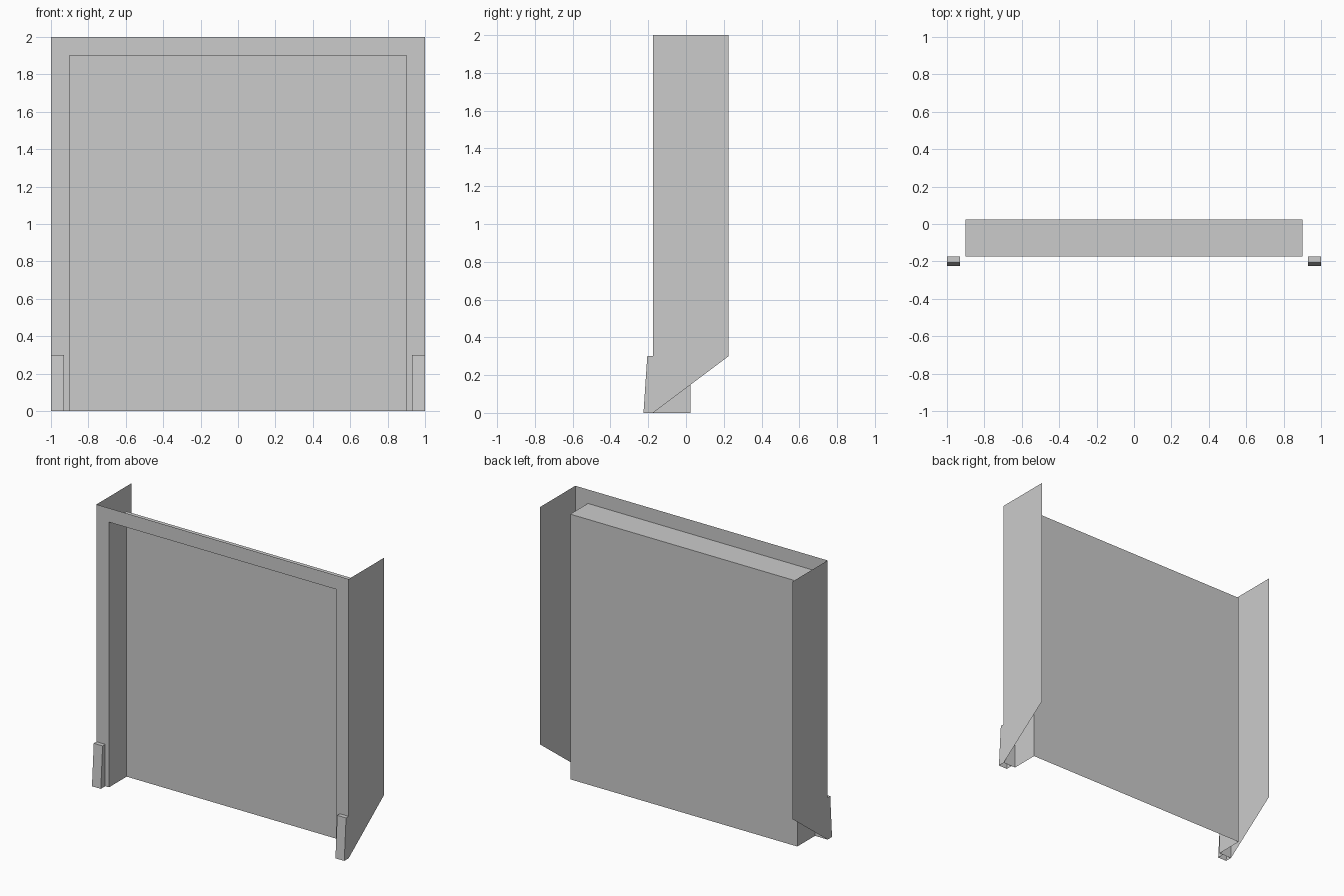
import bpy

if "Cube" in bpy.data.objects:
    bpy.data.objects.remove(bpy.data.objects["Cube"])

FRONT, BACK, REAR = -0.175, 0.025, 0.225   # wall face, recess panel, side flange depth


def make(name, verts, faces):
    me = bpy.data.meshes.new(name)
    me.from_pydata(verts, [], faces)
    me.update()
    ob = bpy.data.objects.new(name, me)
    bpy.context.collection.objects.link(ob)
    return ob


def extrude_path(name, path, y0, y1):
    # sheet swept in y along an open x-z path
    n = len(path)
    verts = [(x, y, z) for y in (y0, y1) for x, z in path]
    return make(name, verts, [(i, i + 1, n + i + 1, n + i) for i in range(n - 1)])


outer = [(-1, 0), (-1, 2), (1, 2), (1, 0)]
inner = [(-0.9, 0), (-0.9, 1.9), (0.9, 1.9), (0.9, 0)]

# front frame around the opening
make("front_frame", [(x, FRONT, z) for x, z in outer + inner],
     [(i, i + 4, i + 5, i + 1) for i in range(3)])

# recess: reveal sheet and back panel
extrude_path("recess_reveal", inner, FRONT, BACK)
make("recess_panel", [(x, BACK, z) for x, z in inner], [(3, 2, 1, 0)])

for side, s in (("left", -1), ("right", 1)):
    # side flange with slanted lower edge
    f = [(s, FRONT, 0), (s, REAR, 0.3), (s, REAR, 2), (s, FRONT, 2)]
    make(side + "_flange", f, [(0, 1, 2, 3) if s > 0 else (3, 2, 1, 0)])

    # tapered guard block at the foot
    prof = [(-0.225, 0), (FRONT, 0), (FRONT, 0.3), (-0.205, 0.3)]
    v = [(s * x, y, z) for x in (0.93, 1.0) for y, z in prof]
    faces = [(3, 2, 1, 0), (4, 5, 6, 7), (0, 4, 7, 3), (3, 7, 6, 2)]
    make(side + "_guard", v, faces if s > 0 else [q[::-1] for q in faces])
